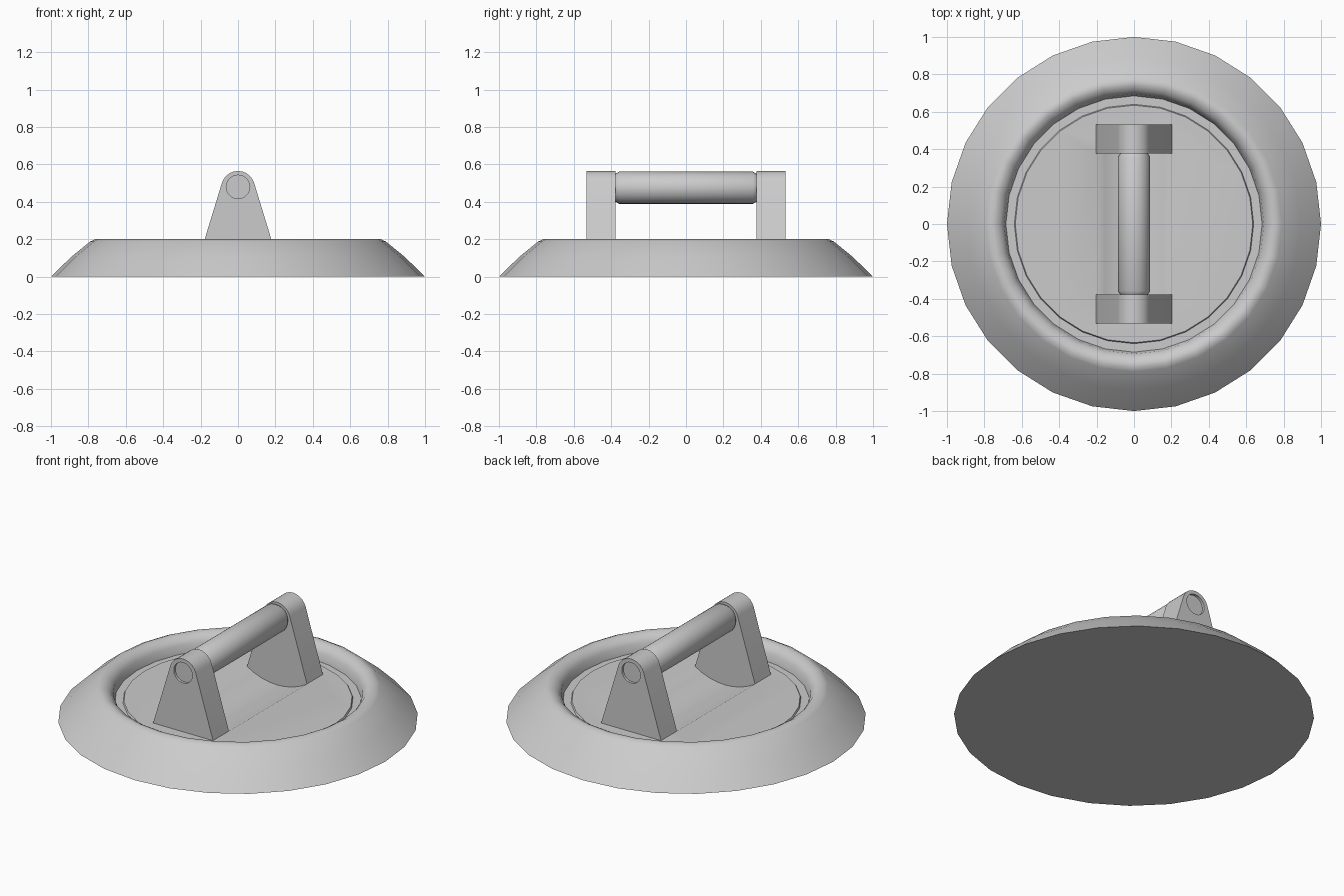
import bpy, bmesh, math

if "Cube" in bpy.data.objects:
    bpy.data.objects.remove(bpy.data.objects["Cube"])

def finish(bm, name):
    bmesh.ops.recalc_face_normals(bm, faces=bm.faces)
    me = bpy.data.meshes.new(name)
    bm.to_mesh(me)
    bm.free()
    ob = bpy.data.objects.new(name, me)
    bpy.context.collection.objects.link(ob)
    return ob

def select(ob):
    bpy.ops.object.select_all(action='DESELECT')
    ob.select_set(True)
    bpy.context.view_layer.objects.active = ob

def smooth(ob, deg=35):
    select(ob)
    bpy.ops.object.shade_smooth_by_angle(angle=math.radians(deg))

def lathe(name, profile, n, along_y=False, cz=0.0):
    """Closed solid of revolution from (radius, position) pairs."""
    bm = bmesh.new()
    rings = []
    for r, h in profile:
        ring = []
        for i in range(n):
            a = 2 * math.pi * i / n
            u, v = r * math.cos(a), r * math.sin(a)
            ring.append(bm.verts.new((u, h, v + cz) if along_y else (u, v, h)))
        rings.append(ring)
    for a, b in zip(rings, rings[1:]):
        for i in range(n):
            j = (i + 1) % n
            bm.faces.new((a[i], a[j], b[j], b[i]))
    bm.faces.new(rings[0])
    bm.faces.new(rings[-1])
    return finish(bm, name)

def prism(name, outline, y0, y1):
    """Extrude an x-z outline along y."""
    bm = bmesh.new()
    face = bm.faces.new([bm.verts.new((x, y0, z)) for x, z in outline])
    ext = bmesh.ops.extrude_face_region(bm, geom=[face])
    for v in ext['geom']:
        if isinstance(v, bmesh.types.BMVert):
            v.co.y = y1
    return finish(bm, name)

def cut(ob, cutter):
    mod = ob.modifiers.new("cut", 'BOOLEAN')
    mod.operation = 'DIFFERENCE'
    mod.solver = 'EXACT'
    mod.object = cutter
    select(ob)
    bpy.ops.object.modifier_apply(modifier=mod.name)
    bpy.data.objects.remove(cutter)

FLOOR, GRIP_Z = 0.118, 0.475

# round base with raised rim and sunken floor
base = lathe("base", [(1, 0), (0.89, 0.107), (0.79, 0.188), (0.765, 0.2),
                      (0.74, 0.197), (0.715, 0.183), (0.695, 0.158),
                      (0.685, FLOOR - 0.01), (0.64, FLOOR - 0.01), (0.635, FLOOR)], 28)

# shallow finger trough under the grip
depth, half = 0.06, 0.204
R = (half ** 2 + depth ** 2) / (2 * depth)
span = math.asin(half / R)
arc = [(R * math.sin(t), FLOOR - depth + R * (1 - math.cos(t)))
       for t in (span * (k / 4 - 1) for k in range(9))]
cut(base, prism("trough_cutter", arc + [(half, 0.3), (-half, 0.3)], -0.378, 0.378))
smooth(base)

# two tapered legs with a rounded top and a shallow pin recess
top = [(0.09 * math.cos(a), GRIP_Z + 0.09 * math.sin(a))
       for a in (math.radians(17 + 146 * k / 10) for k in range(11))]
for side, name in ((-1, "front_leg"), (1, "back_leg")):
    leg = prism(name, [(-half, FLOOR - 0.003), (half, FLOOR - 0.003)] + top,
                side * 0.378, side * 0.532)
    cut(leg, lathe("pin_cutter", [(0.063, side * 0.517), (0.063, side * 0.6)],
                   20, True, GRIP_Z + 0.005))
    smooth(leg)

# grip bar with tapered ends
smooth(lathe("grip", [(0.073, -0.38), (0.077, -0.373), (0.086, -0.358),
                      (0.086, 0.358), (0.077, 0.373), (0.073, 0.38)],
             24, True, GRIP_Z))
